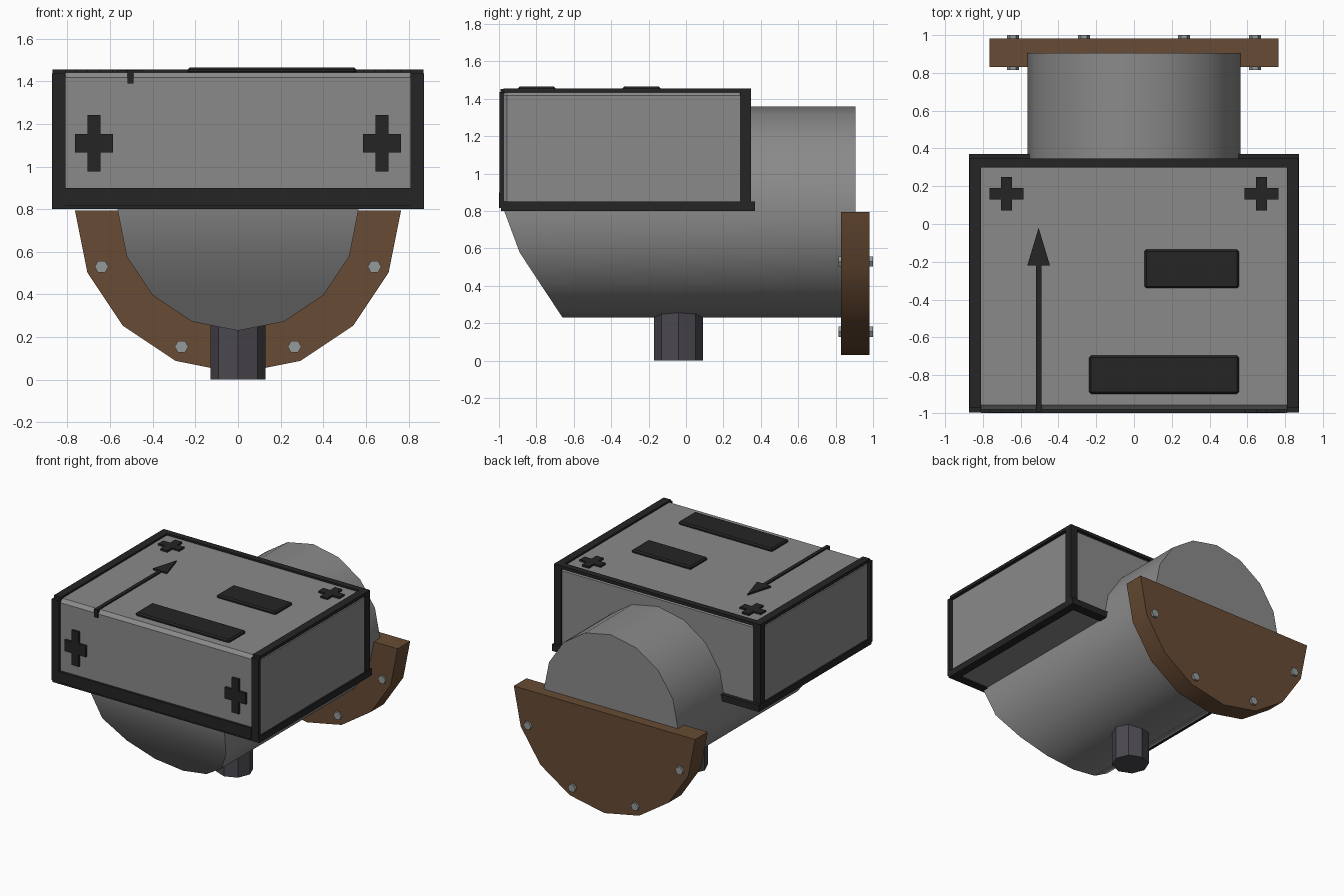
import bpy, bmesh, math

if "Cube" in bpy.data.objects:
    bpy.data.objects.remove(bpy.data.objects["Cube"])


def material(name, rgb):
    m = bpy.data.materials.new(name)
    m.diffuse_color = (*rgb, 1)
    m.use_nodes = True
    m.node_tree.nodes["Principled BSDF"].inputs["Base Color"].default_value = m.diffuse_color
    return m


GREY = material("grey_metal", (0.25, 0.255, 0.25))
BLACK = material("black_trim", (0.018, 0.018, 0.018))
BROWN = material("brown_flange", (0.135, 0.069, 0.033))
STEM = material("dark_stem", (0.07, 0.066, 0.078))
BOLT = material("bolt_steel", (0.30, 0.32, 0.32))


def finish(name, bm, mat, bevel=0, smooth=True):
    bmesh.ops.recalc_face_normals(bm, faces=bm.faces)
    me = bpy.data.meshes.new(name)
    bm.to_mesh(me)
    bm.free()
    me.materials.append(mat)
    ob = bpy.data.objects.new(name, me)
    bpy.context.collection.objects.link(ob)
    if bevel:
        b = ob.modifiers.new("bevel", 'BEVEL')
        b.width, b.segments = bevel, 1
    if smooth:
        bpy.ops.object.select_all(action='DESELECT')
        ob.select_set(True)
        bpy.context.view_layer.objects.active = ob
        bpy.ops.object.shade_smooth_by_angle(angle=math.radians(30))
    return ob


def box(name, xs, ys, zs, mat, bevel=0):
    bm = bmesh.new()
    bmesh.ops.create_cube(bm, size=1)
    for v in bm.verts:
        v.co = [r[0] if c < 0 else r[1] for c, r in zip(v.co, (xs, ys, zs))]
    return finish(name, bm, mat, bevel, smooth=False)


def prism(name, pts, place, a, b, mat):
    """Extrude a 2D outline from depth a to depth b; place maps (u, v, depth) to xyz."""
    bm = bmesh.new()
    lo = [bm.verts.new(place(u, v, a)) for u, v in pts]
    hi = [bm.verts.new(place(u, v, b)) for u, v in pts]
    bm.faces.new(lo)
    bm.faces.new(hi)
    n = len(pts)
    for i in range(n):
        j = (i + 1) % n
        bm.faces.new((lo[i], lo[j], hi[j], hi[i]))
    return finish(name, bm, mat)


def along_y(u, v, d):
    return (u, d, v)


def along_z(u, v, d):
    return (u, v, d)


def arc(cx, cy, r, n, count=None, start=0.0):
    return [(cx + r * math.cos(start + math.tau * i / n),
             cy + r * math.sin(start + math.tau * i / n)) for i in range(count or n)]


def cross(cx, cy, w, h, tw, th):
    a, b, c, d = w / 2, h / 2, tw / 2, th / 2
    pts = [(c, b), (c, d), (a, d), (a, -d), (c, -d), (c, -b),
           (-c, -b), (-c, -d), (-a, -d), (-a, d), (-c, d), (-c, b)]
    return [(cx + x, cy + y) for x, y in pts]


AXIS = 0.795


# Barrel: 16-sided tube with a chin sloping back in two planes
def nose(z):
    if z < 0.579:
        return -0.66 - 0.23 * (z - 0.23) / 0.349
    return max(-0.97, -0.89 - 0.08 * (z - 0.579) / 0.216)


ring = arc(0, AXIS, 0.565, 16, start=-math.pi / 2)
bm = bmesh.new()
front = [bm.verts.new((x, nose(z), z)) for x, z in ring]
back = [bm.verts.new((x, 0.905, z)) for x, z in ring]
bm.faces.new(back)
for i in range(16):
    j = (i + 1) % 16
    bm.faces.new((front[i], front[j], back[j], back[i]))
bm.faces.new((front[0], front[1], front[15]))
for i in range(1, 7):
    bm.faces.new((front[i], front[i + 1], front[15 - i], front[16 - i]))
bm.faces.new((front[7], front[8], front[9]))
finish("barrel", bm, GREY)

# Half-disc flange and its bolts
prism("flange", arc(0, AXIS, 0.765, 16, 9, math.pi), along_y, 0.83, 0.982, BROWN)
for i, deg in enumerate((202.5, 247.5, 292.5, 337.5)):
    t = math.radians(deg)
    c = (0.693 * math.cos(t), AXIS + 0.693 * math.sin(t))
    prism(f"flange_bolt_{i}", arc(*c, 0.032, 6), along_y, 0.815, 1.0, BOLT)

# Octagonal stem below
prism("stem", arc(0, -0.04, 0.13, 8), along_z, 0, 0.26, STEM)

# Housing
box("housing", (-0.862, 0.862), (-0.982, 0.34), (0.81, 1.442), GREY, 0.025)

# Frame trim
for s, side in ((-1, "left"), (1, "right")):
    def xs(a, b):
        return sorted((s * a, s * b))
    box(f"{side}_top_rail", xs(0.81, 0.87), (-0.975, 0.345), (1.433, 1.456), BLACK)
    box(f"{side}_bottom_rail", xs(0.81, 0.873), (-0.99, 0.37), (0.80, 0.85), BLACK)
    box(f"{side}_front_post", xs(0.81, 0.873), (-0.997, -0.975), (0.815, 1.436), BLACK)
    box(f"{side}_back_post", xs(0.81, 0.87), (0.29, 0.347), (0.81, 1.456), BLACK)
    # Plus signs on front and top
    prism(f"{side}_front_plus", cross(s * 0.675, 1.11, 0.178, 0.265, 0.06, 0.086),
          along_y, -0.998, -0.978, BLACK)
    prism(f"{side}_top_plus", cross(s * 0.675, 0.16, 0.178, 0.178, 0.06, 0.06),
          along_z, 1.435, 1.456, BLACK)
box("back_top_rail", (-0.81, 0.81), (0.30, 0.347), (1.433, 1.456), BLACK)
box("back_bottom_rail", (-0.873, 0.873), (0.30, 0.37), (0.80, 0.85), BLACK)
box("front_bottom_rail", (-0.873, 0.873), (-0.99, -0.93), (0.80, 0.82), BLACK)
box("front_sill", (-0.81, 0.81), (-1.0, -0.975), (0.815, 0.90), BLACK)

# Raised pads on the lid
box("long_pad", (-0.237, 0.555), (-0.90, -0.697), (1.435, 1.465), BLACK, 0.01)
box("short_pad", (0.055, 0.555), (-0.34, -0.135), (1.435, 1.465), BLACK, 0.01)

# Arrow on the lid, its tail folded over the front edge
box("arrow_shaft", (-0.519, -0.491), (-0.99, -0.21), (1.435, 1.452), BLACK)
box("arrow_tail", (-0.519, -0.491), (-0.992, -0.955), (1.39, 1.452), BLACK)
prism("arrow_head", [(-0.565, -0.22), (-0.445, -0.22), (-0.505, -0.02)],
      along_z, 1.435, 1.454, BLACK)
